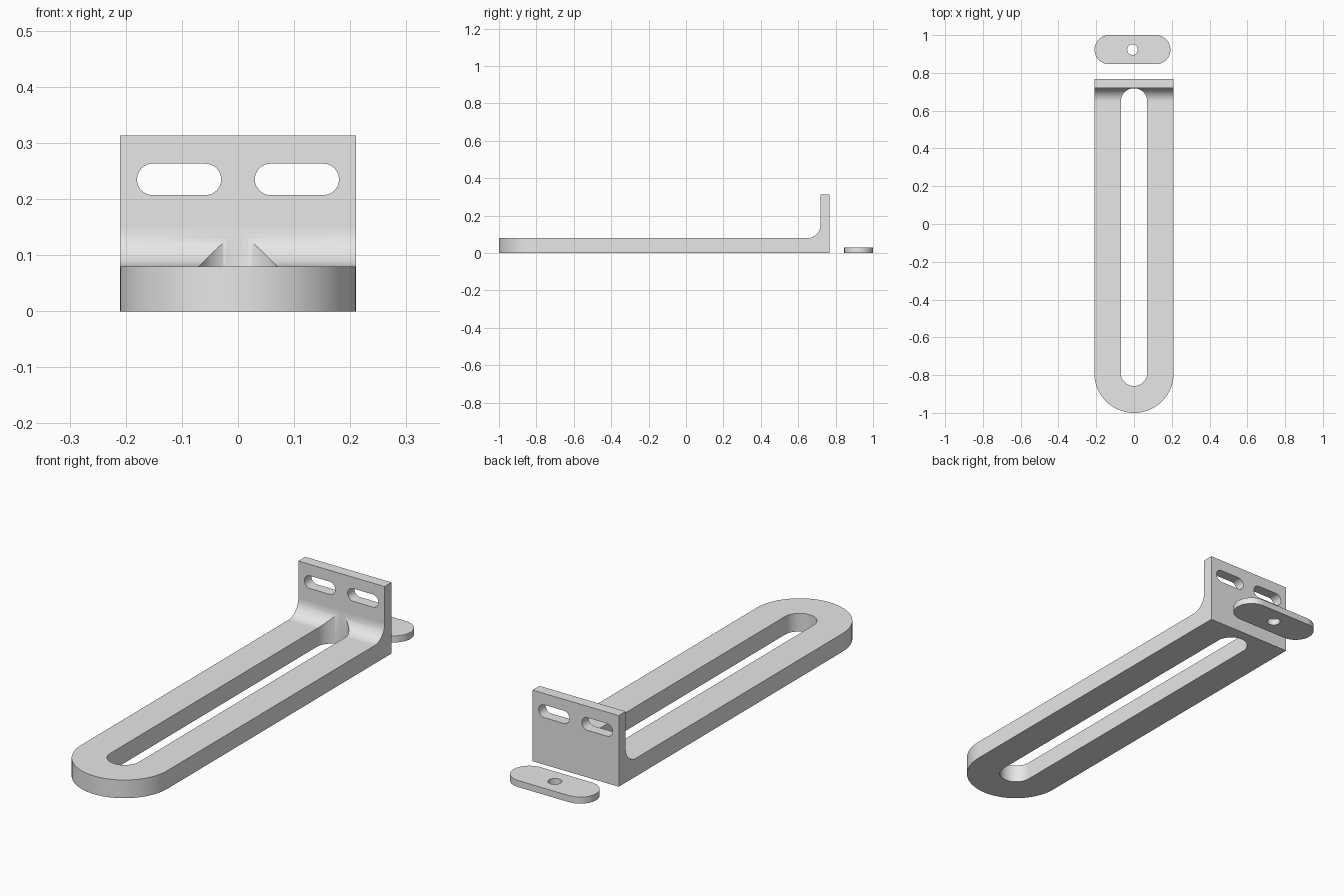
import bpy, bmesh
from math import sin, cos, pi

cube = bpy.data.objects.get("Cube")
if cube:
    bpy.data.objects.remove(cube, do_unlink=True)

grey = bpy.data.materials.new("plain grey")
grey.use_nodes = True
GREY = (0.8, 0.8, 0.8, 1)
grey.diffuse_color = GREY
grey.node_tree.nodes["Principled BSDF"].inputs["Base Color"].default_value = GREY


def arc(cx, cy, r, start, end, steps):
    """Points along a circular arc."""
    angles = [start + (end - start) * i / steps for i in range(steps + 1)]
    return [(cx + r * cos(a), cy + r * sin(a)) for a in angles]


def stadium(u0, u1, v, r, steps=24):
    """Rounded slot outline lying along u."""
    return (arc(u1 - r, v, r, -pi / 2, pi / 2, steps)
            + arc(u0 + r, v, r, pi / 2, 3 * pi / 2, steps))


def prism(name, points, place, lo, hi):
    """Extrude a 2D outline from lo to hi; place maps (u, v, depth) to xyz."""
    bm = bmesh.new()
    a = [bm.verts.new(place(u, v, lo)) for u, v in points]
    b = [bm.verts.new(place(u, v, hi)) for u, v in points]
    bm.faces.new(a)
    bm.faces.new(b)
    for i in range(len(points)):
        j = (i + 1) % len(points)
        bm.faces.new((a[i], a[j], b[j], b[i]))
    bmesh.ops.recalc_face_normals(bm, faces=bm.faces)
    mesh = bpy.data.meshes.new(name)
    bm.to_mesh(mesh)
    bm.free()
    mesh.materials.append(grey)
    obj = bpy.data.objects.new(name, mesh)
    bpy.context.collection.objects.link(obj)
    return obj


def select(obj):
    bpy.ops.object.select_all(action='DESELECT')
    obj.select_set(True)
    bpy.context.view_layer.objects.active = obj


def cut(obj, tool, operation='DIFFERENCE'):
    """Apply a boolean and discard the cutter."""
    mod = obj.modifiers.new("cut", 'BOOLEAN')
    mod.operation, mod.object, mod.solver = operation, tool, 'EXACT'
    select(obj)
    bpy.ops.object.modifier_apply(modifier=mod.name)
    bpy.data.objects.remove(tool, do_unlink=True)


def finish(obj):
    select(obj)
    bpy.ops.object.shade_smooth_by_angle(angle=pi / 6)
    mod = obj.modifiers.new("clean shading", 'WEIGHTED_NORMAL')
    mod.keep_sharp = True


def side(u, v, d):      # outline in y, z
    return (d, u, v)


def along_y(u, v, d):   # flat outline running along y
    return (v, u, d)


def flat(u, v, d):      # flat outline running along x
    return (u, v, d)


def upright(u, v, d):   # outline in x, z
    return (u, d, v)


# Bracket: L profile with a filleted inner corner
BACK, WALL, THICK, TOP, FILLET = 0.767, 0.719, 0.08, 0.313, 0.07
profile = [(-1.1, 0), (BACK, 0), (BACK, TOP), (WALL, TOP)]
profile += arc(WALL - FILLET, THICK + FILLET, FILLET, 0, -pi / 2, 16)
profile += [(-1.1, THICK)]
bracket = prism("slotted_angle_bracket", profile, side, -0.3, 0.3)

# Round the front end and trim the sides
cut(bracket, prism("outline", stadium(-1, 1.2, 0, 0.21, 40), along_y, -0.1, 0.5),
    'INTERSECT')

# Long slot through the arm
cut(bracket, prism("long_slot", stadium(-0.858, 0.7185, 0, 0.07), along_y, -0.1, 0.25))

# Two mounting slots in the wall
for s in (-1, 1):
    cut(bracket, prism("wall_slot", stadium(s * 0.105 - 0.075, s * 0.105 + 0.075,
                                            0.235, 0.028), upright, 0.6, 0.9))
finish(bracket)

# Loose clamping plate with a central hole
plate = prism("clamp_plate", stadium(-0.209, 0.193, 0.923, 0.077), flat, 0, 0.029)
cut(plate, prism("hole", arc(-0.008, 0.923, 0.028, 0, 2 * pi * 31 / 32, 31), flat, -0.1, 0.1))
finish(plate)
